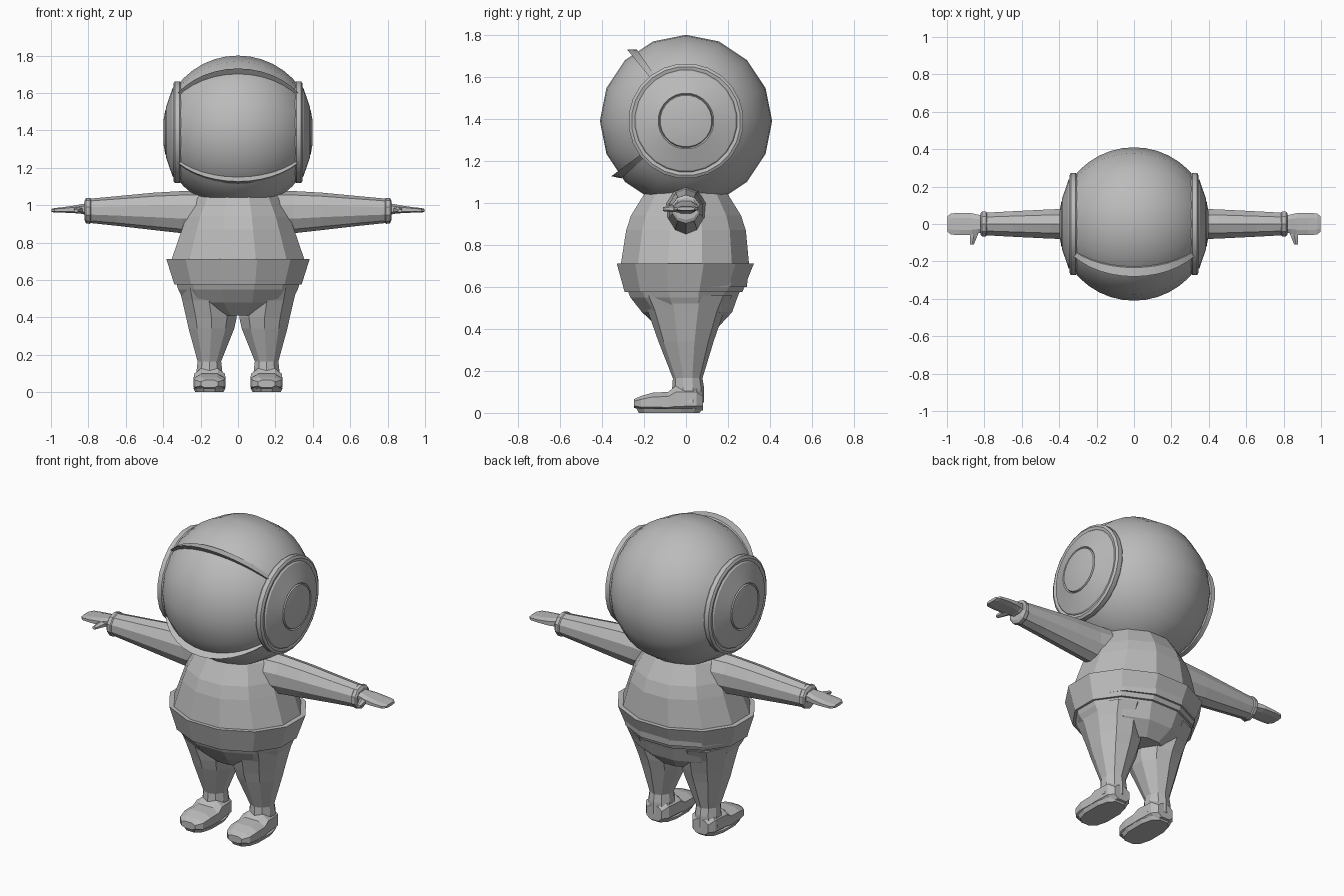
import bpy, bmesh, math

if "Cube" in bpy.data.objects:
    bpy.data.objects.remove(bpy.data.objects["Cube"])

grey = bpy.data.materials.new("suit_grey")
grey.diffuse_color = (0.5, 0.5, 0.5, 1)
grey.use_nodes = True
grey.node_tree.nodes["Principled BSDF"].inputs["Base Color"].default_value = grey.diffuse_color


def finish(name, bm, smooth=None, mirror=False):
    bmesh.ops.recalc_face_normals(bm, faces=bm.faces)
    mesh = bpy.data.meshes.new(name)
    bm.to_mesh(mesh)
    bm.free()
    mesh.materials.append(grey)
    ob = bpy.data.objects.new(name, mesh)
    bpy.context.collection.objects.link(ob)
    if mirror:
        ob.modifiers.new("mirror", 'MIRROR')
    if smooth:
        bpy.ops.object.select_all(action='DESELECT')
        ob.select_set(True)
        bpy.context.view_layer.objects.active = ob
        bpy.ops.object.shade_smooth_by_angle(angle=math.radians(smooth))
    return ob


def loft(name, sections, axis='z', n=8, turn=0.5, power=1.0, smooth=None, mirror=False):
    """Skin rings given as (position, centre1, centre2, half1, half2) along an axis."""
    bm = bmesh.new()
    fit = 1 / math.cos(math.pi / n) if turn else 1
    if power != 1:
        fit = 1 / math.cos(math.pi / n) ** power
    rings = []
    for p, c1, c2, h1, h2 in sections:
        ring = []
        for i in range(n):
            a = 2 * math.pi * (i + turn) / n
            c, s = math.cos(a), math.sin(a)
            u = c1 + h1 * fit * math.copysign(abs(c) ** power, c)
            v = c2 + h2 * fit * math.copysign(abs(s) ** power, s)
            co = {'x': (p, u, v), 'y': (u, p, v), 'z': (u, v, p)}[axis]
            ring.append(bm.verts.new(co))
        rings.append(ring)
    for a, b in zip(rings, rings[1:]):
        for i in range(n):
            j = (i + 1) % n
            bm.faces.new((a[i], a[j], b[j], b[i]))
    bm.faces.new(rings[0])
    bm.faces.new(rings[-1])
    return finish(name, bm, smooth, mirror)


# Round helmet, with its sides cut off for the ear discs
HZ, R = 1.39, 0.41
angles = [math.radians(-54 + 9 * i) for i in range(13)]
loft("helmet", [(R * math.sin(a), 0, HZ, R * math.cos(a), R * math.cos(a)) for a in angles],
     'x', 16, turn=0, smooth=40)

# Ear discs: raised rim, sloping plate and round centre cap
disc = [(.30, .262), (.312, .272), (.338, .272), (.346, .258), (.342, .242),
        (.350, .236), (.386, .132), (.379, .126), (.388, .122), (.399, .062)]
loft("ear_disc", [(x, 0, HZ, r, r) for x, r in disc], 'x', 24, smooth=25, mirror=True)


# Visor lips: wedge strips following the helmet from ear to ear
def visor_lip(name, front_deg, back_deg):
    bm = bmesh.new()
    rings = []
    for i in range(13):
        a = math.radians(-52 + 104 * i / 12)
        ring = []
        for deg, r in ((front_deg, .39), (front_deg, .442), (back_deg, .412), (back_deg, .39)):
            e = math.radians(deg)
            d = r * math.cos(a)
            ring.append(bm.verts.new((R * math.sin(a), -d * math.cos(e), HZ + d * math.sin(e))))
        rings.append(ring)
    for p, q in zip(rings, rings[1:]):
        for i in range(4):
            j = (i + 1) % 4
            bm.faces.new((p[i], p[j], q[j], q[i]))
    bm.faces.new(rings[0])
    bm.faces.new(rings[-1])
    finish(name, bm, 30)


visor_lip("visor_top_lip", 50.5, 55.5)
visor_lip("visor_bottom_lip", -36.5, -41.5)

# Torso, flared belt and hips
loft("torso", [(.60, 0, 0, .34, .29), (.71, 0, -.005, .355, .305), (.87, 0, 0, .30, .285),
               (.94, 0, 0, .275, .262), (1.04, 0, 0, .225, .20), (1.075, 0, 0, .19, .15)], 'z', 12)
loft("belt", [(.575, 0, -.012, .34, .28), (.712, 0, -.003, .383, .327)], 'z', 12)
loft("hips", [(.60, 0, -.01, .335, .275), (.55, 0, -.01, .32, .255), (.48, 0, .005, .285, .215),
              (.41, 0, .01, .15, .145)], 'z', 12)

# Legs taper to the ankles
loft("leg", [(.56, .16, 0, .155, .21), (.49, .155, 0, .143, .175), (.40, .142, 0, .135, .145),
             (.34, .142, 0, .122, .125), (.165, .153, .008, .063, .067), (.12, .153, .01, .068, .072),
             (.05, .153, .01, .078, .072)], 'z', 10, mirror=True)

# Feet lofted from heel to toe
loft("foot", [(.082, .152, .055, .05, .042), (.05, .152, .066, .075, .062),
              (-.05, .152, .065, .082, .063), (-.085, .152, .052, .085, .048),
              (-.16, .153, .052, .085, .044), (-.215, .153, .046, .075, .034),
              (-.248, .153, .045, .045, .02)], 'y', 8, power=.7, mirror=True)
loft("sole", [(0, .153, -.08, .075, .145), (.022, .153, -.08, .086, .157)],
     'z', 12, power=.75, mirror=True)

# Sleeves and cuffs
loft("arm", [(.17, 0, .965, .10, .105), (.30, 0, .963, .083, .107), (.45, 0, .967, .078, .095),
             (.65, 0, .969, .068, .075), (.80, 0, .97, .060, .061)], 'x', 10, mirror=True)
loft("cuff", [(.785, 0, .97, .06, .06), (.792, 0, .97, .067, .066), (.812, 0, .97, .067, .065),
              (.820, 0, .972, .058, .050)], 'x', 10, mirror=True)

# Flat mitten hands with thumbs
loft("hand", [(.80, 0, .978, .045, .033), (.835, 0, .980, .050, .026), (.87, 0, .978, .058, .021),
              (.93, 0, .975, .060, .015), (.98, 0, .973, .056, .012), (.998, 0, .972, .040, .008)],
     'x', 8, power=.7, mirror=True)
loft("thumb", [(-.03, .85, .974, .026, .017), (-.07, .858, .973, .018, .014),
               (-.11, .866, .970, .010, .008)], 'y', 6, mirror=True)
